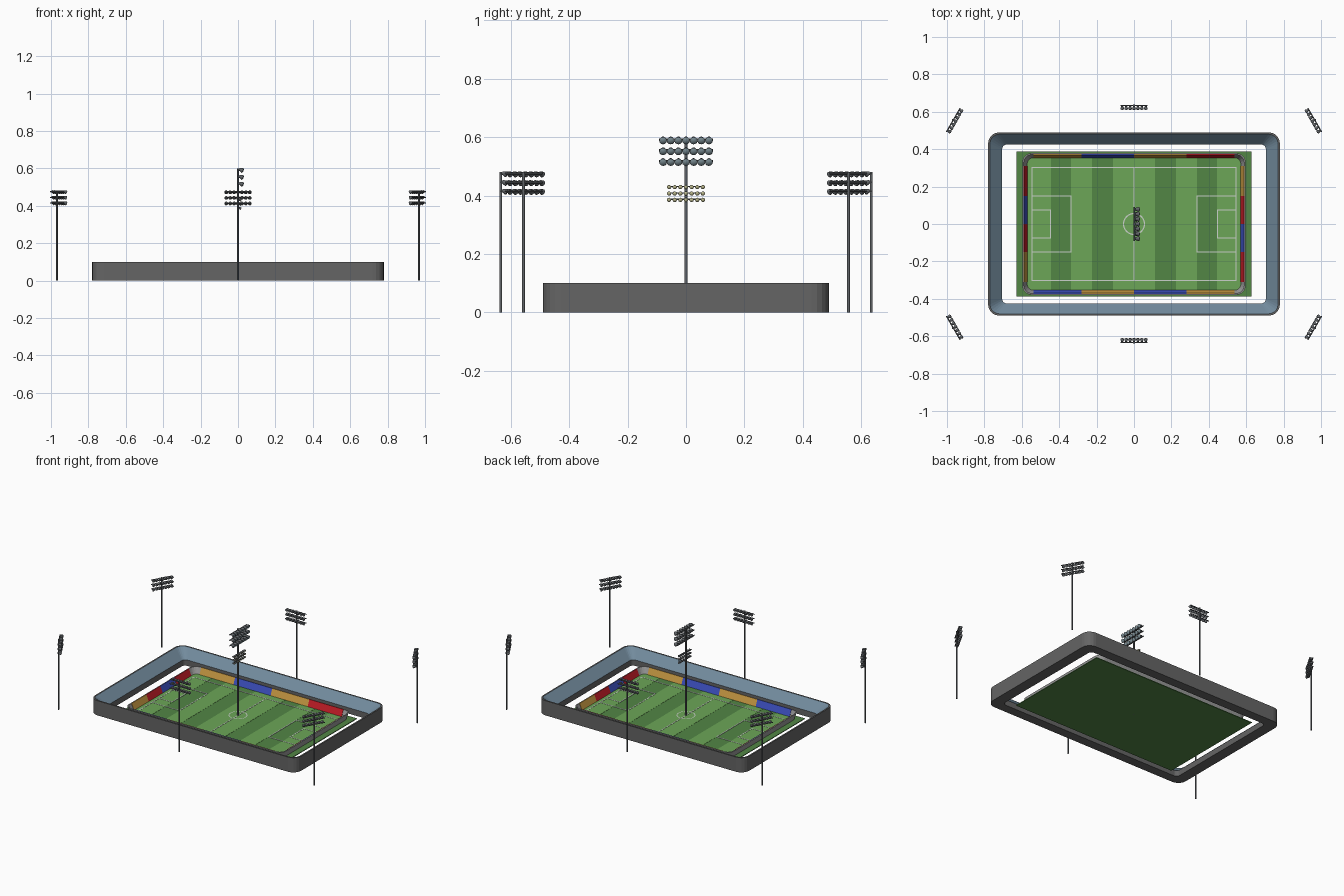
import bpy, bmesh, math
from mathutils import Matrix, Vector

if "Cube" in bpy.data.objects:
    bpy.data.objects.remove(bpy.data.objects["Cube"])


def material(name, r, g, b):
    m = bpy.data.materials.new(name)
    m.diffuse_color = (r, g, b, 1)
    m.use_nodes = True
    m.node_tree.nodes["Principled BSDF"].inputs["Base Color"].default_value = m.diffuse_color
    return m


DARK = material("dark_grey", .13, .13, .13)
METAL = material("metal", .12, .13, .14)
CONCRETE = material("concrete", .32, .32, .32)
SEAT = material("seat_blue", .17, .26, .34)
GRASS_D = material("grass_dark", .085, .24, .06)
GRASS_L = material("grass_light", .15, .38, .095)
WHITE = material("line_white", .6, .65, .6)
RED = material("red", .55, .012, .02)
BLUE = material("blue", .045, .08, .52)
GOLD = material("gold", .58, .32, .055)
GLASS = material("lamp_glass", .2, .27, .3)
WARM = material("warm_glass", .6, .58, .32)


def finish(name, bm, *mats, smooth=False):
    bmesh.ops.recalc_face_normals(bm, faces=bm.faces)
    me = bpy.data.meshes.new(name)
    bm.to_mesh(me)
    bm.free()
    for m in mats:
        me.materials.append(m)
    ob = bpy.data.objects.new(name, me)
    bpy.context.collection.objects.link(ob)
    if smooth:
        bpy.ops.object.select_all(action='DESELECT')
        bpy.context.view_layer.objects.active = ob
        ob.select_set(True)
        bpy.ops.object.shade_smooth_by_angle(angle=math.radians(40))
    return ob


def rounded(hx, hy, r, z, n=5):
    pts = []
    for q, (sx, sy) in enumerate([(1, 1), (-1, 1), (-1, -1), (1, -1)]):
        for i in range(n + 1):
            a = (q + i / n) * math.pi / 2
            pts.append((sx * (hx - r) + r * math.cos(a), sy * (hy - r) + r * math.sin(a), z))
    return pts


def ring(name, section, mats, coloured=None):
    """Sweep a closed section (hx, hy, radius, z) round a rounded rectangle."""
    bm = bmesh.new()
    loops = [[bm.verts.new(p) for p in rounded(*s)] for s in section]
    for k, a in enumerate(loops):
        b = loops[(k + 1) % len(loops)]
        for i in range(len(a)):
            j = (i + 1) % len(a)
            f = bm.faces.new((a[i], a[j], b[j], b[i]))
            f.material_index = 1 if k == coloured else 0
    return finish(name, bm, *mats)


def box(bm, cx, cy, w, d, z0, z1):
    m = Matrix.Translation((cx, cy, (z0 + z1) / 2)) @ Matrix.Diagonal((w, d, z1 - z0, 1))
    bmesh.ops.create_cube(bm, size=1, matrix=m)


# Stand: outer wall, flat rim, sloping seating, low inner wall
ring("stand", [(.78, .49, .06, 0), (.78, .49, .06, .1), (.77, .48, .05, .1),
               (.705, .425, .025, .04), (.705, .425, .025, 0)], (DARK, SEAT), coloured=2)

# Pitch with mown stripes
bm = bmesh.new()
box(bm, 0, 0, 1.256, .776, 0, .005)
finish("pitch", bm, GRASS_D)
bm = bmesh.new()
box(bm, 0, 0, .224, .71, .004, .006)
for s in (-1, 1):
    box(bm, s * .28, 0, .112, .71, .004, .006)
    box(bm, s * .507, 0, .126, .71, .004, .006)
finish("light_stripes", bm, GRASS_L)

# Line markings
bm = bmesh.new()
W, Z0, Z1 = .006, .005, .0072
box(bm, 0, 0, W, .604, Z0, Z1)
for s in (-1, 1):
    box(bm, 0, s * .302, 1.09 + W, W, Z0, Z1)
    box(bm, s * .545, 0, W, .604, Z0, Z1)
    for x, y in ((.337, .15), (.447, .075)):
        box(bm, s * x, 0, W, 2 * y + W, Z0, Z1)
        for t in (-1, 1):
            box(bm, s * (x + .545) / 2, t * y, .545 - x, W, Z0, Z1)
N = 40
circ = [[bm.verts.new((r * math.cos(2 * math.pi * i / N), r * math.sin(2 * math.pi * i / N), Z1))
         for i in range(N)] for r in (.053, .059)]
for i in range(N):
    j = (i + 1) % N
    bm.faces.new((circ[0][i], circ[1][i], circ[1][j], circ[0][j]))
finish("pitch_lines", bm, WHITE)

# Leaning perimeter boards: grey frame with coloured panels on the inner face
ring("board_frame", [(.572, .354, .035, .005), (.590, .372, .045, .048),
                     (.597, .379, .05, .048), (.585, .367, .045, .005)], (CONCRETE,))


def panels(name, angle, dist, edges, cols):
    rot = Matrix.Rotation(angle, 4, 'Z')
    for i, col in enumerate(cols):
        bm = bmesh.new()
        a, b = edges[i], edges[i + 1]
        f = bm.faces.new([bm.verts.new(rot @ Vector(p)) for p in (
            (a, dist - .002, .006), (b, dist - .002, .006),
            (b, dist + .016, .049), (a, dist + .016, .049))])
        g = bmesh.ops.extrude_face_region(bm, geom=[f])["geom"]
        back = [v for v in g if isinstance(v, bmesh.types.BMVert)]
        bmesh.ops.translate(bm, verts=back, vec=rot @ Vector((0, .003, 0)))
        finish(f"{name}_{i + 1}", bm, col)


LONG = [-.538, -.281, 0, .281, .538]
SHORT = [-.31, -.151, 0, .151, .31]
panels("back_panel", 0, .354, LONG, (GOLD, BLUE, GOLD, RED))
panels("front_panel", math.pi, .354, LONG, (GOLD, BLUE, GOLD, BLUE))
panels("left_panel", math.pi / 2, .572, SHORT, (GOLD, RED, BLUE, RED))
panels("right_panel", -math.pi / 2, .572, SHORT, (GOLD, RED, BLUE, RED))


def lamp_bank(name, base, heights, step, r, glass, count=7):
    """Rows of tilted lamp cans, glass fronts and rails; faces local +x."""
    cans, lens = bmesh.new(), bmesh.new()
    half = step * (count - 1) / 2
    for z in heights:
        rail = base @ Matrix.Translation((.002, 0, z)) @ Matrix.Rotation(math.pi / 2, 4, 'X')
        bmesh.ops.create_cone(cans, cap_ends=True, segments=8, radius1=r * .3, radius2=r * .3,
                              depth=2 * half + 2 * r, matrix=rail)
        for i in range(count):
            m = (base @ Matrix.Translation((r + .002, i * step - half, z))
                 @ Matrix.Rotation(math.radians(112), 4, 'Y'))
            bmesh.ops.create_cone(cans, cap_ends=True, segments=12, radius1=r * .5, radius2=r,
                                  depth=r * 1.6, matrix=m)
            bmesh.ops.create_cone(lens, cap_ends=True, segments=12, radius1=r * .9, radius2=r * .5,
                                  depth=r * .3, matrix=m @ Matrix.Translation((0, 0, r * .95)))
    finish(name + "_lamps", cans, METAL, smooth=True)
    finish(name + "_glass", lens, glass, smooth=True)


def pole(name, base, h, r=.005):
    bm = bmesh.new()
    bmesh.ops.create_cone(bm, cap_ends=True, segments=12, radius1=r, radius2=r, depth=h,
                          matrix=base @ Matrix.Translation((0, 0, h / 2)))
    finish(name + "_pole", bm, METAL, smooth=True)


# Outer floodlights, all turned to the middle of the pitch
for i, (x, y) in enumerate([(.968, .557), (-.968, .557), (-.968, -.557), (.968, -.557),
                            (0, .635), (0, -.635)]):
    base = Matrix.Translation((x, y, 0)) @ Matrix.Rotation(math.atan2(-y, -x), 4, 'Z')
    name = f"floodlight_{i + 1}"
    pole(name, base, .48)
    lamp_bank(name, base, (.475, .445, .415), .021, .0105, METAL)

# Centre mast with a large bank and a small bank below it
centre = Matrix.Identity(4)
pole("centre_mast", centre, .6)
lamp_bank("centre_large", centre, (.592, .555, .518), .0262, .0135, GLASS)
lamp_bank("centre_small", centre, (.431, .409, .387), .0193, .0075, WARM)
